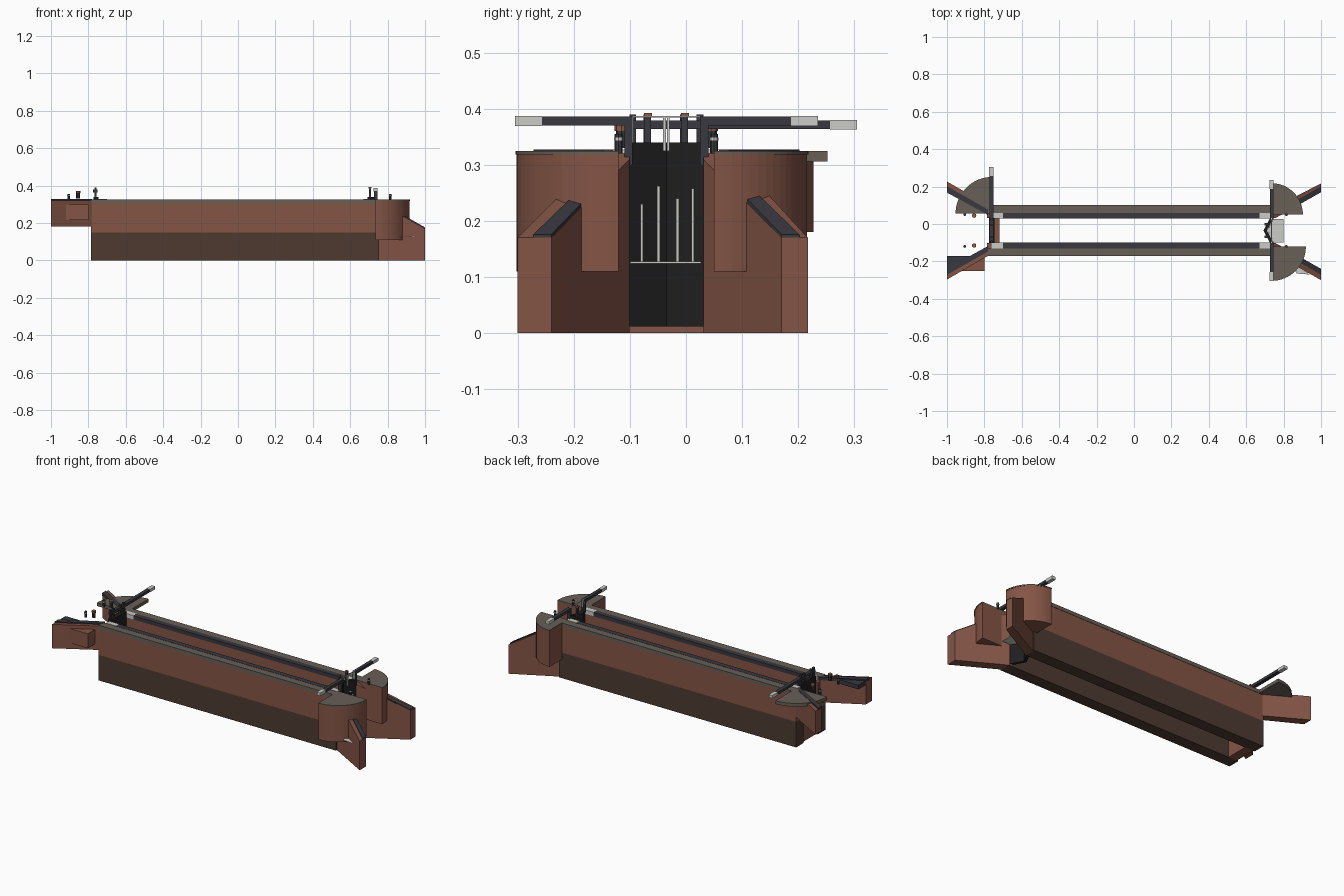
import bpy, bmesh
from math import sin, cos, pi

old = bpy.data.objects.get("Cube")
if old:
    bpy.data.objects.remove(old, do_unlink=True)


def material(name, rgb):
    m = bpy.data.materials.new(name)
    m.use_nodes = True
    m.diffuse_color = (*rgb, 1)
    m.node_tree.nodes["Principled BSDF"].inputs["Base Color"].default_value = (*rgb, 1)
    return m


BRICK = material("red brick", (0.23, 0.09, 0.06))
WET = material("wet brick", (0.075, 0.042, 0.03))
STONE = material("grey brown stone", (0.14, 0.115, 0.095))
EDGE = material("dark edge stone", (0.04, 0.04, 0.05))
TIMBER = material("black timber", (0.014, 0.014, 0.014))
WHITE = material("white paint", (0.6, 0.6, 0.57))
RUST = material("rusty brown", (0.25, 0.11, 0.06))

MID = -0.035  # centre line of the channel


def prism(name, pts, z0, z1, mat):
    """Vertical prism over an outline; z1 may be a function of x."""
    bm = bmesh.new()
    low = [bm.verts.new((x, y, z0)) for x, y in pts]
    high = [bm.verts.new((x, y, z1(x) if callable(z1) else z1)) for x, y in pts]
    bm.faces.new(low)
    bm.faces.new(high)
    n = len(pts)
    for i in range(n):
        j = (i + 1) % n
        bm.faces.new((low[i], low[j], high[j], high[i]))
    bmesh.ops.recalc_face_normals(bm, faces=bm.faces)
    me = bpy.data.meshes.new(name)
    bm.to_mesh(me)
    bm.free()
    me.materials.append(mat)
    ob = bpy.data.objects.new(name, me)
    bpy.context.collection.objects.link(ob)
    return ob


def box(name, x0, x1, y0, y1, z0, z1, mat):
    return prism(name, [(x0, y0), (x1, y0), (x1, y1), (x0, y1)], z0, z1, mat)


def post(name, x, y, r, z0, z1, mat):
    pts = [(x + r * cos(a * pi / 4), y + r * sin(a * pi / 4)) for a in range(8)]
    return prism(name, pts, z0, z1, mat)


def quarter(name, cx, cy, r, sx, sy, z0, z1, mat):
    arc = [(cx + sx * r * cos(i * pi / 32), cy + sy * r * sin(i * pi / 32)) for i in range(17)]
    return prism(name, [(cx, cy)] + arc, z0, z1, mat)


def slope(lift):
    return lambda x: 0.17 + lift + min(0.15, (1 - x) * 0.57)


for side, s in (("back", 1), ("front", -1)):
    def Y(d):
        return MID + s * d

    # Chamber wall: wet lower half, dry upper half, coping
    box(side + "_wall_lower", -0.785, 0.755, Y(0.066), Y(0.135), 0, 0.15, WET)
    box(side + "_wall_upper", -0.785, 0.74, Y(0.066), Y(0.135), 0.15, 0.304, BRICK)
    box(side + "_coping", -0.785, 0.74, Y(0.095), Y(0.137), 0.304, 0.325, STONE)
    box(side + "_coping_edge", -0.70, 0.67, Y(0.065), Y(0.095), 0.304, 0.326, EDGE)
    for end, x in (("upper", -0.765), ("lower", 0.67)):
        box(f"{side}_{end}_white_coping", x, x + 0.065, Y(0.065), Y(0.095), 0.304, 0.327, WHITE)

    # Sloping wing wall at the lower end
    out = 0.265 if s < 0 else 0.252
    inner, edge = 0.205, 0.237
    prism(side + "_lower_wing", [(0.735, Y(0.066)), (0.755, Y(0.066)), (1, Y(inner)),
          (1, Y(out)), (0.735, Y(0.115))], 0, slope(0), BRICK)
    prism(side + "_lower_wing_coping", [(0.86, Y(0.128)), (1, Y(inner)), (1, Y(edge)),
          (0.86, Y(0.155))], 0.165, slope(0.006), EDGE)

    # Level wing wall at the upper end
    prism(side + "_upper_wing", [(-0.78, Y(0.085)), (-0.78, Y(0.135)), (-1, Y(0.262)),
          (-1, Y(0.205))], 0.18, 0.32, BRICK)
    prism(side + "_upper_wing_coping", [(-0.78, Y(0.083)), (-0.78, Y(0.112)), (-1, Y(0.237)),
          (-1, Y(0.203))], 0.31, 0.327, EDGE)

    # Mitre gate leaf with its balance beam
    prism(side + "_gate_leaf", [(0.745, Y(0.066)), (0.71, MID), (0.692, MID),
          (0.727, Y(0.066))], 0.012, 0.34, TIMBER)
    reach = 0.27
    tip = reach - 0.048
    box(side + "_beam", 0.726, 0.746, Y(0.06), Y(tip), 0.37, 0.386, EDGE)
    box(side + "_beam_tip", 0.725, 0.747, Y(tip), Y(reach), 0.369, 0.387, WHITE)
    box(side + "_heel_post", 0.726, 0.746, Y(0.06), Y(0.075), 0.30, 0.386, EDGE)
    box(side + "_paddle_rack", 0.70, 0.712, Y(0.027), Y(0.039), 0.33, 0.392, EDGE)
    box(side + "_paddle_cap", 0.699, 0.713, Y(0.026), Y(0.04), 0.385, 0.392, RUST)

    # Handrail
    box(side + "_handrail", 0.733, 0.737, Y(0), Y(0.066), 0.384, 0.387, WHITE)
    for i, d in enumerate((0.003, 0.061)):
        box(f"{side}_rail_post_{i}", 0.732, 0.738, Y(d - 0.002), Y(d + 0.003), 0.325, 0.386, WHITE)

    # Bollards with white bands, and rusty winding posts
    for end, x in (("lower", 0.815), ("upper", -0.905)):
        post(f"{side}_{end}_bollard", x, Y(0.085), 0.007, 0.32, 0.355, EDGE)
        post(f"{side}_{end}_bollard_band", x, Y(0.085), 0.008, 0.343, 0.349, WHITE)
    post(side + "_winding_post", -0.855, Y(0.08), 0.010, 0.33, 0.364, EDGE)
    post(side + "_winding_cap", -0.855, Y(0.08), 0.012, 0.360, 0.37, RUST)

# Rounded platforms beside the gates
for name, cy, r, sy in (("front", -0.12, 0.182, -1), ("back", 0.05, 0.166, 1)):
    quarter(name + "_bastion", 0.735, cy, r, 1, sy, 0.11, 0.318, BRICK)
    quarter(name + "_bastion_top", 0.735, cy, r + 0.002, 1, sy, 0.318, 0.325, STONE)
quarter("upper_platform", -0.757, 0.055, 0.197, -1, 1, 0.306, 0.325, STONE)

# Buttress and ledge by the front upper wing
prism("wing_buttress", [(-0.80, -0.25), (-0.80, -0.14), (-0.93, -0.25)], 0.215, 0.30, BRICK)
prism("wing_ledge", [(-1, -0.17), (-0.85, -0.17), (-1, -0.25)], 0.295, 0.32, EDGE)

# Breast wall and single upper gate
box("breast_wall", -0.775, -0.72, -0.102, 0.032, 0, 0.17, BRICK)
box("upper_gate", -0.772, -0.745, -0.102, 0.032, 0.15, 0.34, TIMBER)
box("upper_beam", -0.773, -0.752, -0.095, 0.257, 0.364, 0.379, EDGE)
box("upper_beam_tip", -0.774, -0.751, 0.257, 0.305, 0.363, 0.38, WHITE)
for i, y in enumerate((-0.095, -0.07, -0.005, 0.025)):
    box(f"upper_gate_post_{i}", -0.768, -0.756, y - 0.006, y + 0.006, 0.33, 0.39, EDGE)

# Leaking water: jets down the leaves, foam sheet and drain spill
for i, (y, top) in enumerate(((-0.079, 0.23), (-0.049, 0.262), (-0.015, 0.24), (0.012, 0.258))):
    x = 0.71 + 0.035 * abs(y - MID) / 0.066
    box(f"water_jet_{i}", x - 0.002, x + 0.006, y - 0.0025, y + 0.0025, 0.125, top, WHITE)
prism("foam_sheet", [(0.71, MID), (0.745, -0.1), (0.80, -0.1), (0.80, 0.027), (0.745, 0.027)],
      0.124, 0.128, WHITE)
prism("drain_spill", [(0.84, -0.20), (0.94, -0.27), (0.87, -0.265)], 0.126, 0.129, WHITE)
